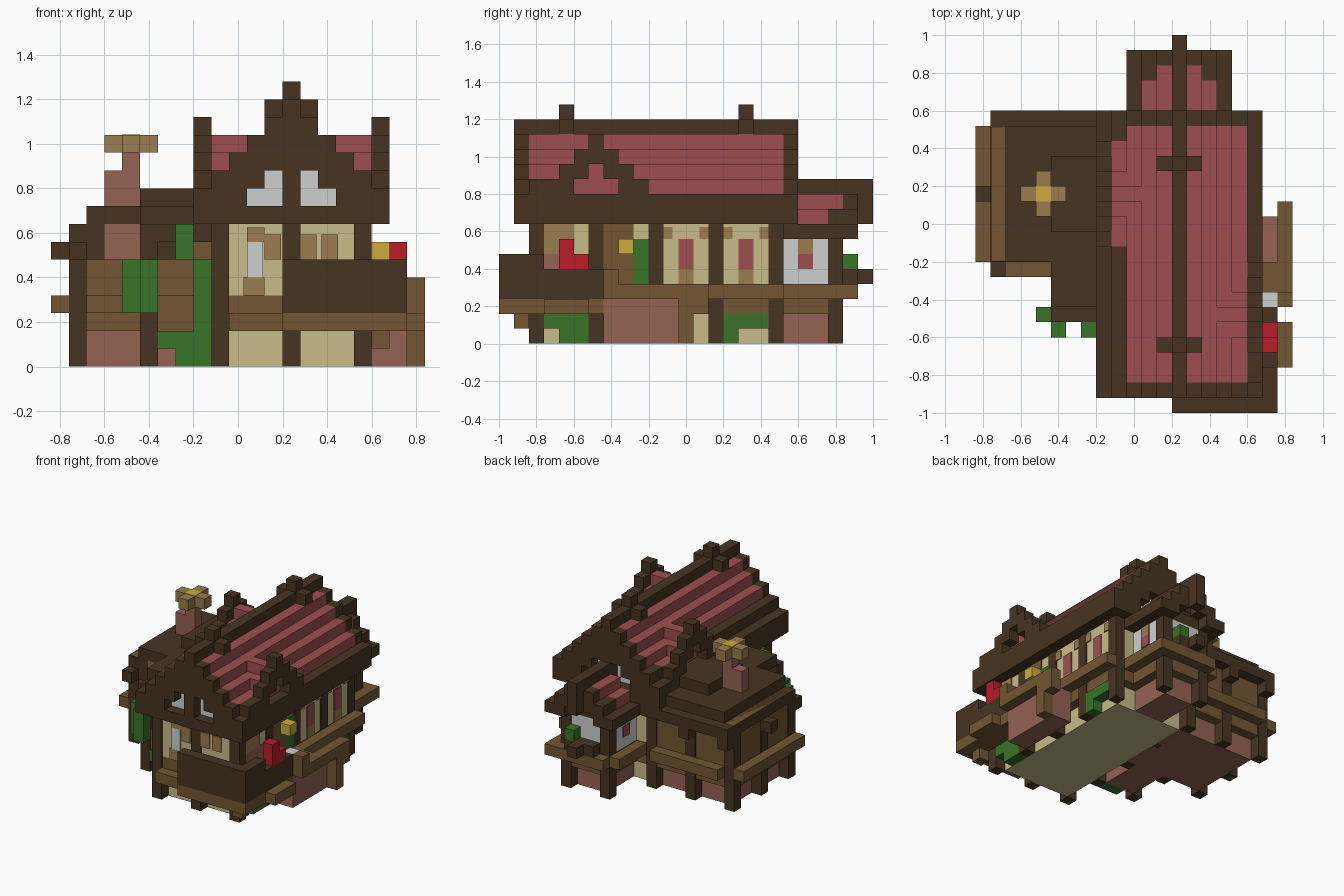
import bpy

CELL = 0.08
THIN = 0.1  # plate thickness in cells

if "Cube" in bpy.data.objects:
    bpy.data.objects.remove(bpy.data.objects["Cube"], do_unlink=True)


def material(name, red, green, blue):
    def linear(v):
        v /= 255
        return v / 12.92 if v < 0.04 else ((v + 0.055) / 1.055) ** 2.4
    colour = (linear(red), linear(green), linear(blue), 1)
    mat = bpy.data.materials.new(name)
    mat.use_nodes = True
    mat.diffuse_color = colour
    mat.node_tree.nodes["Principled BSDF"].inputs["Base Color"].default_value = colour
    return mat


timber = material("dark timber", 71, 52, 34)
wood = material("brown wood", 115, 86, 52)
oak = material("pale oak", 155, 125, 78)
stone = material("pink stone", 148, 98, 84)
tile = material("roof tile", 157, 79, 81)
plaster = material("cream plaster", 200, 187, 138)
glass = material("grey glass", 206, 208, 208)
leaf = material("green leaf", 57, 115, 42)
flower = material("red flower", 185, 29, 42)
gold = material("lantern gold", 205, 172, 62)


def part(name, mat, *boxes):
    """One object from boxes given in cells as x, x, y, y, z, z."""
    verts, faces = [], []
    quads = ("0132", "4675", "0451", "2376", "0264", "1573")
    for x0, x1, y0, y1, z0, z1 in boxes:
        start = len(verts)
        for x in (x0, x1):
            for y in (y0, y1):
                for z in (z0, z1):
                    verts.append(((x - 10.5) * CELL, (y - 12.5) * CELL, z * CELL))
        faces += [[start + int(c) for c in quad] for quad in quads]
    mesh = bpy.data.meshes.new(name)
    mesh.from_pydata(verts, [], faces)
    mesh.materials.append(mat)
    obj = bpy.data.objects.new(name, mesh)
    bpy.context.collection.objects.link(obj)
    return obj


def cell(x, y, z, height=1):
    return (x, x + 1, y, y + 1, z, z + height)


def right_plate(y0, y1, z0, z1, x=18):
    return (x - THIN, x, y0, y1, z0, z1)


def front_plate(x0, x1, z0, z1, y=2):
    return (x0, x1, y, y + THIN, z0, z1)


# Recessed stone bases, and upper walls almost level with the posts
part("main_base", plaster, (10, 17, 3, 18, 0, 4))
part("main_walls", plaster, (9 + THIN, 18 - THIN, 2 + THIN, 19 - THIN, 4, 8))
part("wing_base", stone, (2, 9.9, 11, 18, 0, 2))
part("wing_walls", wood, (1 + THIN, 9.5, 10 + THIN, 19 - THIN, 2, 8))
part("back_base", stone, (12, 15, 18, 22, 0, 2))
part("back_walls", glass, (11 + THIN, 16 - THIN, 18, 23 - THIN, 4, 7))
part("back_lintel", timber, (11 + THIN, 16 - THIN, 18, 23 - THIN, 7, 8))

# Timber posts on a regular four-cell grid
posts = [cell(x, y, 0, 8) for x in (9, 17) for y in (2, 6, 10, 14, 18)]
posts += [cell(13, 2, 0, 9), cell(13, 18, 0, 9)]
posts += [cell(x, y, 0, 8) for x in (1, 5) for y in (10, 18)] + [cell(1, 14, 0, 7)]
posts += [cell(x, 22, 0, 7) for x in (11, 15)]
part("posts", timber, *posts)
part("beam_ends", timber, cell(0, 14, 6), cell(5, 19, 6), cell(1, 19, 6),
     cell(5, 9, 6), cell(1, 9, 6))

# Wooden belts and window ledges
part("belts", wood, (9 + THIN, 18 - THIN, 2 + THIN, 19 - THIN, 2, 4),
     (11 + THIN, 16 - THIN, 18, 23 - THIN, 2, 4))
part("ledges", wood, (18, 19, 7, 19, 3, 4), (0, 1, 10, 19, 3, 4), (2, 5, 9, 10, 3, 4),
     (2, 9, 19, 20, 3, 4), (16, 17, 19, 24, 3, 4), (10, 11, 19, 23, 3, 4),
     (11, 16, 23, 24, 3, 4))

# Windows and door
part("right_panes", tile, *[right_plate(y, y + 1, 5, 7) for y in (12, 16)],
     right_plate(20, 21, 5, 6, 16), (11, 11 + THIN, 20, 21, 5, 6))
part("oak_frames", oak, *[right_plate(y + s, y + s + 0.6, 7, 7.8)
                          for y in (11, 15) for s in (0, 2.4)],
     *[right_plate(y, y + 1, 4, 5) for y in (12, 16)],
     right_plate(3, 5, 6, 8), right_plate(20, 21, 6, 7, 16),
     *[front_plate(x, x + 0.9, 6, 7.4) for x in (12, 14, 15.2)],
     front_plate(10.8, 12, 4, 5), front_plate(11, 12, 7, 7.8))
part("right_sill", stone, right_plate(3, 6, 4, 6))
part("side_door", wood, right_plate(7, 9, 4, 8))
part("front_pane", glass, front_plate(11, 11.9, 5, 7))
part("wing_stone_panel", stone, front_plate(3, 5, 6, 8, 10))
part("wing_dark_panel", timber, front_plate(2, 3, 6, 8, 10))

# Main stepped roof with dark gable ends
MID, TOP = 13, 15
tiles, trims, fill = [], [cell(18, 2, 10)], []
for x in range(8, 19):
    top = TOP - abs(x - MID)
    if x in (8, MID, 18):
        trims.append((x, x + 1, 1, 20, top - 2, top))
    else:
        if x == 9:
            tiles.append((x, x + 1, 11, 18, top - 2, top))
            trims += [(x, x + 1, y0, y1, top - 2, top) for y0, y1 in ((2, 11), (18, 19))]
        else:
            tiles.append((x, x + 1, 2, 19, top - 2, top))
        trims += [(x, x + 1, y, y + 1, max(8, top - 3), top) for y in (1, 19)]
    if 9 < x < 17:
        fill.append((x, x + 1, 2 + THIN, 19 - THIN, 8, top - 2))
part("roof_tiles", tile, *tiles)
part("roof_trim", timber, *trims, (9, 18, 1, 2, 8, 9), (9, 18, 19, 20, 8, 9))
part("gable_walls", timber, *fill, (9, 18, 2, 19, 8, 9))
part("gable_glass", glass, *[front_plate(x, x + 1, 9, z, y) for y in (2, 19 - THIN)
                             for x, z in ((11, 10), (12, 11), (14, 11), (15, 10))])
part("gable_king_posts", timber, cell(13, 1, 8, 5), cell(13, 19, 8, 5))
part("ridge_finials", timber, *[b for y in (4, 16)
                                for b in (cell(13, y, 15), (12, 15, y, y + 1, 14, 15))])

# Side dormers
for side, mid, trim_x, inner in (("right", 6, 18, (14, 18)), ("left", 14, 8, (9, 13))):
    roof, frame = [], []
    for d in range(-3, 4):
        top = 14 - abs(d)
        y = mid + d
        roof.append((*inner, y, y + 1, 9, top - 1))
        frame.append(cell(trim_x, y, max(10, top - 2), top - max(10, top - 2)))
    part(side + "_dormer_roof", tile, *roof)
    part(side + "_dormer_trim", timber, *frame)

# Back wing roof
tiles, trims = [], [(13, 14, 20, 24, 9, 11), cell(13, 24, 8, 3)]
for d in (1, 2):
    for x in (MID - d, MID + d):
        tiles.append((x, x + 1, 20, 24 - d, 10 - d, 11 - d))
        trims.append((x, x + 1, 24 - d, 24, 9 - d, 11 - d))
for x in (10, 16):
    trims.append((x, x + 1, 19, 24, 7, 8))
part("back_roof_tiles", tile, *tiles)
part("back_roof_trim", timber, *trims)
part("back_gable", timber, (12, 15, 19, 22, 7, 9), cell(13, 21, 9))
part("back_planter", timber, cell(13, 24, 4), (12, 15, 23, 24, 4, 5))
part("back_plant", leaf, cell(14, 23, 5))

# Low wing roof, porch roof and chimney
part("wing_roof", timber, (2, 9, 10, 19, 8, 9), (1, 2, 10, 19, 7, 8),
     (5, 9, 12, 17, 9, 10), (8, 11, 18, 20, 7, 9), (1, 9, 19, 20, 7, 8))
part("porch_roof", timber, (5, 9, 7, 10, 8, 9), (5, 9, 6, 7, 7, 8))
part("porch_posts", timber, cell(5, 6, 0, 7))
part("porch_floor", wood, (5, 9, 6 + THIN, 10, 2, 4))
part("porch_wall", wood, (6, 9, 9, 10, 4, 8))
part("porch_beam", timber, (6, 7, 8, 9, 6, 8))
part("porch_base", stone, (6, 9, 7, 11, 0, 2))
part("chimney", stone, (3, 5, 14, 15, 9, 11), cell(4, 14, 11))
part("chimney_cap", oak, (3, 6, 14, 15, 12, 13), cell(4, 13, 12), cell(4, 15, 12))
part("chimney_glow", gold, (4, 5, 14, 15, 12.95, 13.03))

# Climbing plants and shrubs
part("porch_vines", leaf, cell(4, 6, 3, 3), cell(5, 5, 3, 3), cell(7, 5, 6, 2),
     cell(8, 6, 2, 4), (6, 9, 6, 7, 1, 2), (7, 9, 6, 7, 0, 1))
part("right_shrubs", leaf, (17, 18, 15, 18, 1, 2), cell(17, 15, 0),
     (17, 18, 3, 6, 1, 2), (17, 18, 4, 6, 0, 1), cell(17, 9, 4, 3))
part("wall_lantern", gold, cell(18, 8, 6))

# Balcony with rail, flowers and side steps
part("balcony_rail", timber, (13, 20, 0, 1, 3, 6), (19, 20, 1, 3, 3, 6),
     (19, 20, 3, 7, 3, 5))
part("balcony_floor", wood, (10, 20, 1, 2, 2, 3), (18, 20, 2, 7, 2, 3),
     (20, 21, 3, 6, 2, 3), (13, 20, 0, 1, 2, 3), cell(18, 1, 1))
part("balcony_flowers", flower, cell(19, 4, 5, 2), cell(19, 5, 5))
part("side_landing", stone, (18, 20, 7, 13, 0, 3))
part("side_steps", wood, (20, 21, 7, 14, 3, 4), cell(20, 7, 4),
     (19, 20, 7, 10, 3, 4), cell(20, 12, 0, 3), cell(20, 13, 2))
part("step_light", glass, cell(19, 7, 4))
